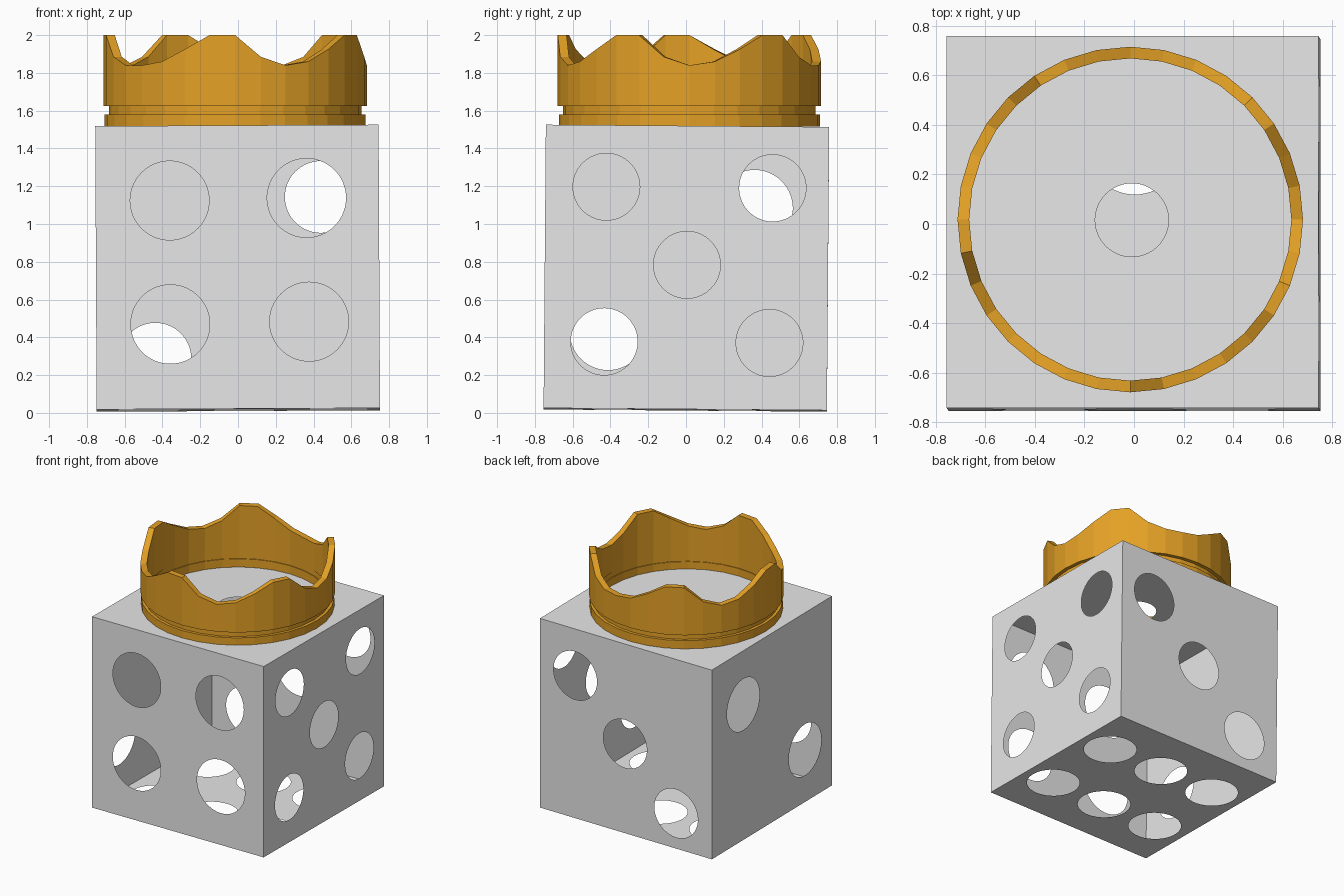
import bpy, bmesh, math
from mathutils import Vector, Euler, Matrix

cube = bpy.data.objects.get("Cube")
if cube:
    bpy.data.objects.remove(cube, do_unlink=True)


def material(name, rgb):
    m = bpy.data.materials.new(name)
    m.use_nodes = True
    m.diffuse_color = (*rgb, 1)
    m.node_tree.nodes["Principled BSDF"].inputs["Base Color"].default_value = (*rgb, 1)
    return m


def make_object(name, bm, mat):
    mesh = bpy.data.meshes.new(name)
    bm.to_mesh(mesh)
    bm.free()
    mesh.materials.append(mat)
    obj = bpy.data.objects.new(name, mesh)
    bpy.context.collection.objects.link(obj)
    return obj


grey = material("light grey", (0.8, 0.8, 0.8))
gold = material("golden orange", (0.775, 0.355, 0.019))

HALF = 0.75
CENTRE = Vector((-0.002, 0.002, 0.766))
TILT = Euler((-0.008, -0.005, 0)).to_matrix().to_4x4()


def panel(name, axis, side, radius, holes):
    """Thin square wall with round holes, facing along the given axis."""
    bm = bmesh.new()
    edges = []

    def loop(points):
        verts = []
        for u, v in points:
            co = [u, v]
            co.insert(axis, side * HALF)
            verts.append(bm.verts.new(co))
        for a, b in zip(verts, verts[1:] + verts[:1]):
            edges.append(bm.edges.new((a, b)))

    loop([(-HALF, -HALF), (HALF, -HALF), (HALF, HALF), (-HALF, HALF)])
    rest = [i for i in range(3) if i != axis]
    for hu, hv in holes:
        u, v = hu - CENTRE[rest[0]], hv - CENTRE[rest[1]]
        angles = [math.tau * k / 64 for k in range(64)]
        loop([(u + radius * math.cos(a), v + radius * math.sin(a)) for a in angles])
    out = Vector([side if i == axis else 0 for i in range(3)])
    bmesh.ops.triangle_fill(bm, use_beauty=True, edges=edges, normal=out)
    bm.normal_update()
    bmesh.ops.reverse_faces(bm, faces=[f for f in bm.faces if f.normal.dot(out) < 0])
    bm.transform(Matrix.Translation(CENTRE) @ TILT)
    return make_object(name, bm, grey)


# Hollow die: one to six holes per wall
panel("top_wall", 2, 1, 0.148, [(-0.005, 0.01)])
panel("left_wall", 0, 1, 0.177,
      [(-0.425, 1.19), (0.455, 1.19), (0.005, 0.78), (-0.43, 0.37), (0.445, 0.37)])
panel("right_wall", 0, -1, 0.203, [(0.36, 1.09), (-0.41, 0.43)])
panel("front_wall", 1, -1, 0.209,
      [(-0.36, 1.12), (0.365, 1.13), (-0.36, 0.465), (0.375, 0.475)])
panel("back_wall", 1, 1, 0.19, [(0.44, 1.147), (0.005, 0.725), (-0.44, 0.295)])
panel("bottom_wall", 2, -1, 0.195,
      [(x, y) for x in (-0.49, 0, 0.49) for y in (-0.335, 0.32)])

# Crown rim heights: five flat peaks with scooped valleys between
SIDES = 32
PEAKS = [3, 10, 16, 23, 29]
rim = [0] * SIDES
for p, q in zip(PEAKS, PEAKS[1:] + [PEAKS[0] + SIDES]):
    rim[p] = rim[p + 1] = 2.0
    gap = q - p - 2
    valley = [1.885] + [1.84] * (gap - 3) + [1.86, 1.925]
    for k, z in enumerate(valley):
        rim[(p + 2 + k) % SIDES] = z

# Crown band: closed cross-section swept round, None marks the rim height
section = [(0.65, 1.515), (0.691, 1.515), (0.691, 1.58), (0.668, 1.58),
           (0.668, 1.625), (0.697, 1.625), (0.697, None), (0.65, None),
           (0.65, 1.625), (0.656, 1.625), (0.656, 1.58), (0.65, 1.58)]
bm = bmesh.new()
rings = []
for i, top in enumerate(rim):
    a = math.tau * i / SIDES
    rings.append([bm.verts.new((r * math.cos(a) - 0.015, r * math.sin(a) + 0.018,
                                top if z is None else z)) for r, z in section])
for i in range(SIDES):
    a, b = rings[i], rings[(i + 1) % SIDES]
    for j in range(len(section)):
        k = (j + 1) % len(section)
        bm.faces.new((a[j], b[j], b[k], a[k]))
bmesh.ops.recalc_face_normals(bm, faces=bm.faces[:])
make_object("crown", bm, gold)
